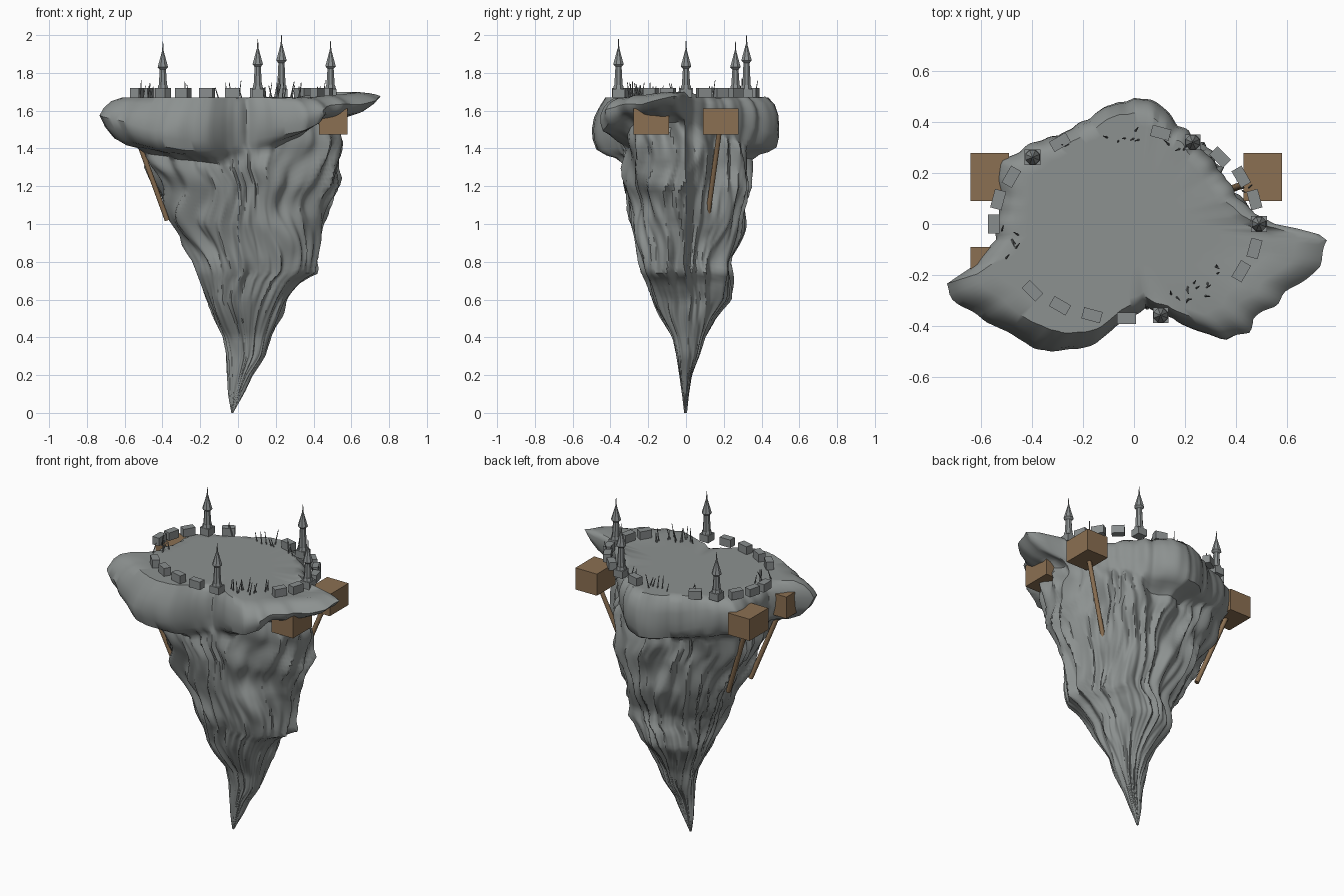
import bpy, bmesh, math, random
from mathutils import Vector, Matrix, noise

random.seed(7)
cube = bpy.data.objects.get("Cube")
if cube:
    bpy.data.objects.remove(cube)


def material(name, rgb):
    m = bpy.data.materials.new(name)
    m.use_nodes = True
    m.diffuse_color = (*rgb, 1)
    m.node_tree.nodes["Principled BSDF"].inputs["Base Color"].default_value = (*rgb, 1)
    return m


ROCK = material("grey rock", (0.265, 0.285, 0.28))
STONE = material("cut stone", (0.25, 0.268, 0.27))
WOOD = material("brown wood", (0.26, 0.162, 0.085))


def finish(bm, name, mat, smooth=None):
    bmesh.ops.recalc_face_normals(bm, faces=bm.faces)
    me = bpy.data.meshes.new(name)
    bm.to_mesh(me)
    bm.free()
    me.materials.append(mat)
    if smooth:
        me.shade_smooth()
        me.set_sharp_from_angle(angle=math.radians(smooth))
    ob = bpy.data.objects.new(name, me)
    bpy.context.collection.objects.link(ob)
    return ob


def box(bm, center, size, turn=0):
    mat = Matrix.Translation(center) @ Matrix.Rotation(turn, 4, "Z") @ Matrix.Diagonal((*size, 1))
    bmesh.ops.create_cube(bm, size=1, matrix=mat)


def rod(bm, a, b, r1, r2, sides, spin=0):
    a, b = Vector(a), Vector(b)
    axis = b - a
    mat = Matrix.Translation((a + b) / 2) @ axis.to_track_quat("Z", "Y").to_matrix().to_4x4()
    bmesh.ops.create_cone(bm, cap_ends=True, segments=sides, radius1=r1, radius2=r2,
                          depth=axis.length, matrix=mat @ Matrix.Rotation(spin, 4, "Z"))


def clamp(t):
    return max(0, min(1, t))


def lookup(keys, t):
    """Linear interpolation in rows of (t, value, value...)."""
    for p, q in zip(keys, keys[1:]):
        if p[0] <= t <= q[0]:
            f = (t - p[0]) / (q[0] - p[0])
            return [u + (v - u) * f for u, v in zip(p[1:], q[1:])]
    return list(keys[0][1:] if t < keys[0][0] else keys[-1][1:])


# Island outline from above, as polar radius over angle
OUTLINE = [(.73, -.05), (.72, -.17), (.58, -.27), (.47, -.37), (.46, -.43), (.36, -.46),
           (.25, -.42), (.15, -.36), (.05, -.33), (-.06, -.38), (-.15, -.46), (-.33, -.5),
           (-.46, -.45), (-.6, -.36), (-.71, -.28), (-.73, -.23), (-.63, -.17), (-.54, -.06),
           (-.53, .1), (-.53, .25), (-.45, .28), (-.3, .35), (-.18, .42), (-.1, .48), (0, .5),
           (.1, .46), (.17, .38), (.28, .28), (.35, .2), (.4, .11), (.47, .04), (.54, .0), (.63, -.02)]
polar = sorted((math.degrees(math.atan2(y, x)), math.hypot(x, y)) for x, y in OUTLINE)
polar = [(polar[-1][0] - 360, polar[-1][1])] + polar + [(polar[0][0] + 360, polar[0][1])]

# Overhang: angle, height of widest point, height of underside
OVERHANG = [(-180, 1.6, 1.46), (-160, 1.57, 1.42), (-135, 1.5, 1.38), (-110, 1.5, 1.36),
            (-85, 1.55, 1.4), (-60, 1.56, 1.44), (-46, 1.6, 1.5), (-36, 1.63, 1.57),
            (-20, 1.63, 1.57), (-5, 1.67, 1.58), (10, 1.64, 1.5), (40, 1.6, 1.45),
            (70, 1.55, 1.4), (90, 1.51, 1.38), (120, 1.52, 1.4), (150, 1.6, 1.45), (180, 1.6, 1.46)]

# Hanging rock: height, x extent, y extent
BODY = [(0, -.035, -.025, -.01, .005), (.1, -.05, .03, -.02, .015), (.2, -.055, .08, -.035, .03),
        (.3, -.065, .15, -.05, .07), (.4, -.08, .18, -.07, .1), (.5, -.12, .22, -.12, .16),
        (.6, -.17, .26, -.17, .24), (.7, -.22, .34, -.21, .24), (.74, -.24, .41, -.23, .24),
        (.8, -.25, .41, -.25, .24), (1, -.36, .45, -.29, .31), (1.2, -.47, .56, -.31, .34),
        (1.3, -.52, .54, -.32, .34), (1.42, -.54, .57, -.32, .34), (1.6, -.54, .56, -.32, .33)]

N, LEVELS = 224, 60


def body_radius(ang, z):
    """Centre and radius of the hanging rock; the front half is squarer than the back."""
    x0, x1, y0, y1 = lookup(BODY, z)
    c, s = math.cos(ang), math.sin(ang)
    p = 2 + .8 * clamp(-s * 3)
    a, b = (x1 - x0) / 2, (y1 - y0) / 2
    r = (abs(c / a) ** p + abs(s / b) ** p) ** (-1 / p)
    return Vector(((x0 + x1) / 2, (y0 + y1) / 2, z)), r


def body_point(ang, z, rim):
    center, r = body_radius(ang, z)
    c, s = math.cos(ang), math.sin(ang)
    # the outline's hollows carry on down the rock
    hollow = min(1, .95 * rim / body_radius(ang, 1.42)[1])
    r *= 1 + (hollow - 1) * clamp((z - .2) / .6)
    # vertical folds that lean a little with height
    lean = ang + .3 * noise.noise(Vector((c, s, z * 2.5)))
    q = Vector((math.cos(lean) * 3.8, math.sin(lean) * 3.8, z * 1.6))
    fold = .5 - 1.9 * abs(noise.noise(q))
    fine = noise.noise(Vector((q.x * 2.6, q.y * 2.6, z * 5)))
    broad = noise.noise(Vector((c * 1.8, s * 1.8, z * 5)))
    r *= .96 + .12 * fold + .07 * fine + .11 * broad
    return center + Vector((c * r, s * r, 0))


def column(i):
    """One vertical strip of the island, from plateau to tip."""
    ang = -math.pi + 2 * math.pi * i / N
    deg = math.degrees(ang)
    rim, = lookup(polar, deg)
    lip, under = lookup(OVERHANG, deg)
    c, s = math.cos(ang), math.sin(ang)
    # far-reaching ledges thin out to a wedge
    wt, wb = clamp((rim - .45) / .25), clamp((rim - .6) / .13)
    rim *= 1 + .025 * noise.noise(Vector((c * 9, s * 9, 0)))
    top = 1.67 + .02 * max(0, math.cos(ang + .1)) ** 12
    fall = lip - top
    shape = [(.45, 1.67), (.8 - .07 * wt, 1.67), (.88 - .04 * wt, top),
             (.945 - .035 * wt, top + fall * .25), (.985 - .02 * wt, top + fall * .62), (1, lip),
             (.995 - .03 * wb, lip + (under - lip) * .4), (.96 - .06 * wb, lip + (under - lip) * .8)]
    pts = []
    for f, z in shape:
        wob = 0 if z == 1.67 else .04 * noise.noise(Vector((c * 4, s * 4, z * 5)))
        pts.append(Vector((c * rim * (f + wob), s * rim * (f + wob), z + wob * .3)))
    inner = body_point(ang, under - .04, rim)
    outer = pts[-1]
    for f, drop in ((.35, .0), (.7, .012), (1, .04)):
        p = outer.lerp(inner, f)
        p.z = under - drop
        pts.append(p)
    for j in range(1, LEVELS + 1):
        pts.append(body_point(ang, (under - .04) * (1 - j / LEVELS), rim))
    return pts


# Floating island
bm = bmesh.new()
cols = [[bm.verts.new(p) for p in column(i)] for i in range(N)]
hub = bm.verts.new((-.02, .03, 1.67))
for a, b in zip(cols, cols[1:] + cols[:1]):
    bm.faces.new((hub, a[0], b[0]))
    for j in range(len(a) - 1):
        bm.faces.new((a[j], a[j + 1], b[j + 1], b[j]))
bm.faces.new([col[-1] for col in cols])
finish(bm, "floating_island", ROCK, 45)


# Ruined wall ring on the plateau, in 24 slots
def ring(deg, f=1, z=1.67):
    a = math.radians(deg)
    return Vector((-.03 + .52 * f * math.cos(a), .37 * f * math.sin(a), z))


TOWERS = {0: 1.97, 60: 2.0, 135: 1.965, -75: 1.98}
GAPS = (90, 105, -45, -60, -150, -165)
bm = bmesh.new()
for deg in range(-165, 181, 15):
    if deg not in TOWERS and deg not in GAPS:
        box(bm, ring(deg, 1, 1.695), (.045, .075, .05), math.radians(deg))
finish(bm, "wall_blocks", STONE)

# Towers: plinth, tapered shaft, corbel, pointed roof and finial
for n, (deg, tip) in enumerate(TOWERS.items()):
    bm = bmesh.new()
    p = ring(deg)
    box(bm, p + Vector((0, 0, .0225)), (.062, .062, .045))
    eave = tip - .135

    def part(z0, z1, r0, r1, sides=8):
        rod(bm, (p.x, p.y, z0), (p.x, p.y, z1), r0, r1, sides, math.pi / sides)

    part(1.71, 1.735, .032, .026)
    part(1.73, eave, .024, .017)
    part(eave - .012, eave, .018, .03)
    part(eave, eave + .085, .03, .005)
    part(eave + .08, tip, .005, .0015, 5)
    finish(bm, f"tower_{n + 1}", STONE)

# Thin leaning stakes in the wall gaps
bm = bmesh.new()
for start, end, count in ((-68, -33, 14), (-178, -142, 6), (84, 122, 8), (55, 72, 4), (8, 26, 3)):
    for _ in range(count):
        foot = ring(random.uniform(start, end), random.uniform(.8, 1) if start < 0 else random.uniform(.88, 1))
        lean = Vector((random.uniform(-.02, .02), random.uniform(-.02, .02), random.uniform(.05, .1)))
        rod(bm, foot, foot + lean, .004, .002, 4)
finish(bm, "stakes", STONE)

# Wooden cabins hung on the sides, each with a slanting prop
for sx, side in ((1, "left"), (-1, "right")):
    for sy, end in ((1, "back"), (-1, "front")):
        bm = bmesh.new()
        box(bm, (-.03 + sx * .535, sy * .184, 1.5425), (.15, .188, .137))
        finish(bm, f"cabin_{end}_{side}", WOOD)
        bm = bmesh.new()
        rod(bm, (-.03 + sx * .52, sy * .178, 1.5), (-.03 + sx * .345, sy * .112, 1.02), .014, .014, 8)
        finish(bm, f"prop_{end}_{side}", WOOD, 50)
